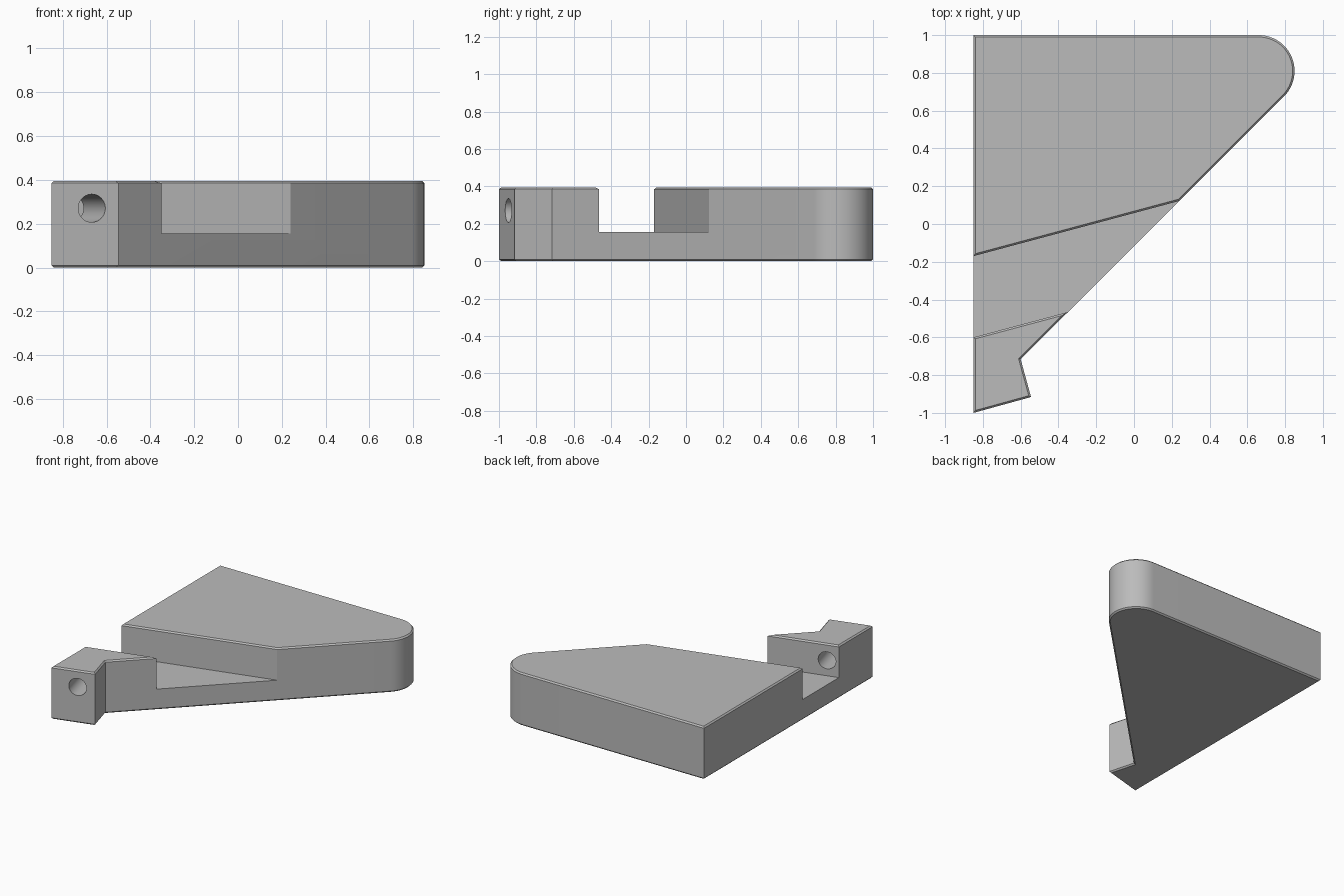
import bpy, bmesh, math
from mathutils import Vector

cube = bpy.data.objects.get("Cube")
if cube:
    bpy.data.objects.remove(cube, do_unlink=True)

HEIGHT, FLOOR, CHAMFER = 0.395, 0.155, 0.01
TILT = math.radians(15)  # angle of the slot and the clamp tab

grey = bpy.data.materials.new("plain grey")
grey.use_nodes = True
GREY = (0.5, 0.5, 0.5, 1)
grey.diffuse_color = GREY
grey.node_tree.nodes["Principled BSDF"].inputs["Base Color"].default_value = GREY


def prism(name, outline, z0, z1):
    """Extrude a flat outline from z0 to z1."""
    bm = bmesh.new()
    face = bm.faces.new([bm.verts.new((x, y, z0)) for x, y in outline])
    top = bmesh.ops.extrude_face_region(bm, geom=[face])["geom"]
    verts = [v for v in top if isinstance(v, bmesh.types.BMVert)]
    bmesh.ops.translate(bm, verts=verts, vec=(0, 0, z1 - z0))
    bmesh.ops.recalc_face_normals(bm, faces=bm.faces[:])
    mesh = bpy.data.meshes.new(name)
    bm.to_mesh(mesh)
    bm.free()
    mesh.materials.append(grey)
    obj = bpy.data.objects.new(name, mesh)
    bpy.context.collection.objects.link(obj)
    return obj


def cut(target, cutter):
    mod = target.modifiers.new(cutter.name, "BOOLEAN")
    mod.operation, mod.solver, mod.object = "DIFFERENCE", "EXACT", cutter
    cutter.hide_render = True
    cutter.hide_viewport = True


# Wedge body with one rounded corner and an angled tab
radius, cx, cy = 0.19, 0.66, 0.81
arc = [(cx + radius * math.cos(a), cy + radius * math.sin(a))
       for a in (math.radians(90 - 135 * i / 24) for i in range(25))]
body = prism("wedge_body", [(-0.85, 1)] + arc +
             [(-0.6, -0.716), (-0.545, -0.916), (-0.85, -1)], 0, HEIGHT)

# Slanted slot across the top
def slanted(y, x):
    return (x, y + (x + 0.85) * math.tan(TILT))

slot = prism("slot_cutter", [slanted(-0.6, -1.1), slanted(-0.6, 0.8),
                             slanted(-0.17, 0.8), slanted(-0.17, -1.1)], FLOOR, 0.6)
cut(body, slot)

# Round hole through the tab, square to its front face
hole = prism("hole_cutter", [(0.064 * math.cos(i * math.tau / 40),
                              0.064 * math.sin(i * math.tau / 40)) for i in range(40)],
             -0.1, 0.5)
axis = Vector((-math.sin(TILT), math.cos(TILT), 0))
hole.rotation_euler = axis.to_track_quat("Z", "Y").to_euler()
hole.location = (-0.667, -0.95, 0.271)
cut(body, hole)

# Bake the cuts
bpy.context.view_layer.update()
graph = bpy.context.evaluated_depsgraph_get()
baked = bpy.data.meshes.new_from_object(body.evaluated_get(graph))
body.modifiers.clear()
body.data = baked
for cutter in (slot, hole):
    bpy.data.objects.remove(cutter, do_unlink=True)

# Small chamfer on the outer level edges
bm = bmesh.new()
bm.from_mesh(baked)
bmesh.ops.remove_doubles(bm, verts=bm.verts[:], dist=0.0001)
rims = [e for e in bm.edges if len(e.link_faces) == 2
        and e.calc_face_angle_signed() > 0.5
        and any(all(abs(v.co.z - z) < 0.001 for v in e.verts)
                for z in (0, FLOOR, HEIGHT))]
bmesh.ops.bevel(bm, geom=rims, offset=CHAMFER, segments=1, affect="EDGES",
                profile=0.5, clamp_overlap=True)
bm.to_mesh(baked)
bm.free()

# Smooth the round corner and hole, keep the rest crisp
bpy.ops.object.select_all(action="DESELECT")
body.select_set(True)
bpy.context.view_layer.objects.active = body
bpy.ops.object.shade_smooth_by_angle(angle=math.radians(25))
